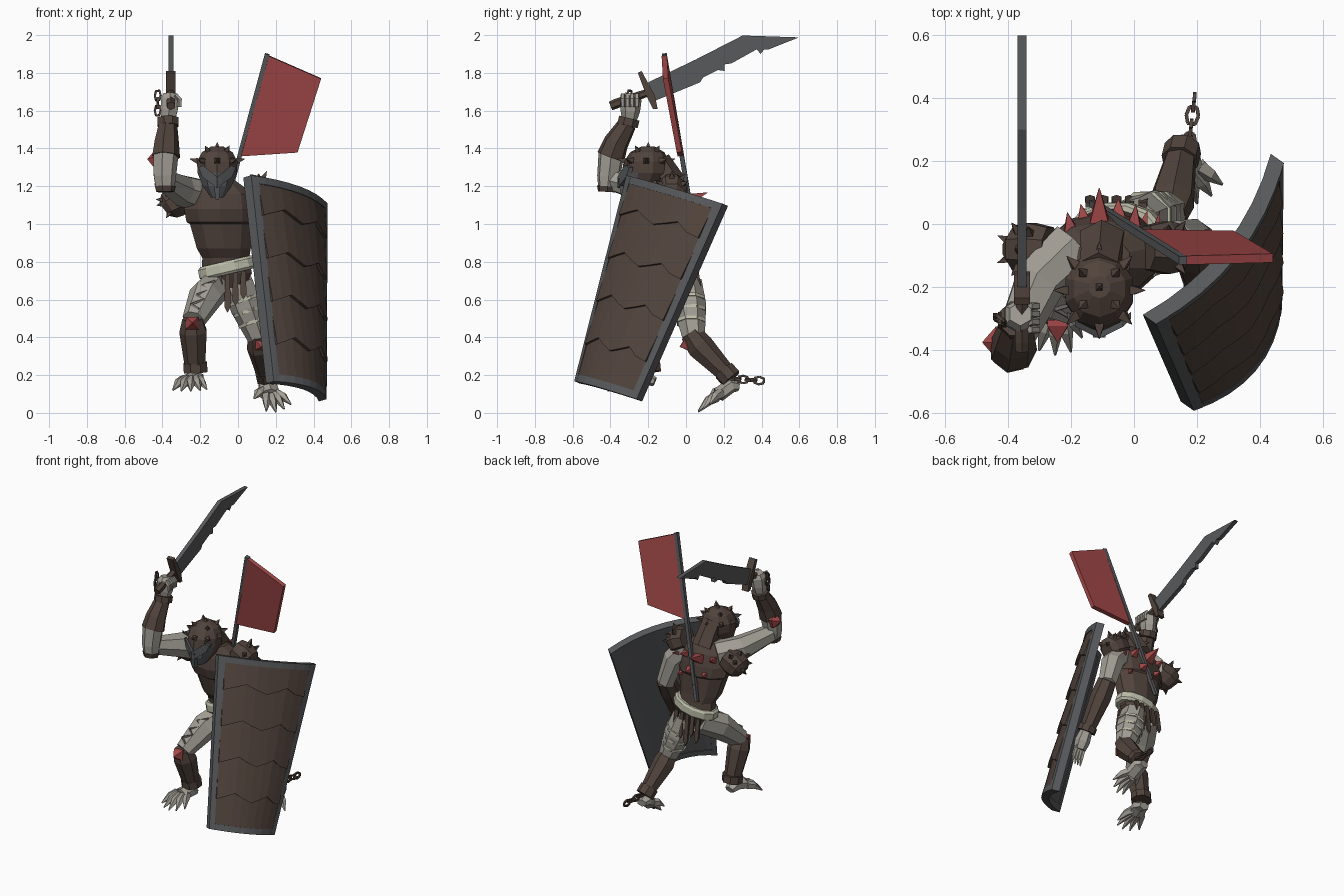
import bpy, bmesh, math
from mathutils import Vector as V

if "Cube" in bpy.data.objects:
    bpy.data.objects.remove(bpy.data.objects["Cube"])


def material(name, rgb):
    m = bpy.data.materials.new(name)
    m.use_nodes = True
    m.diffuse_color = (*rgb, 1)
    m.node_tree.nodes["Principled BSDF"].inputs["Base Color"].default_value = (*rgb, 1)
    return m


BROWN = material("dark brown leather", (0.082, 0.056, 0.045))
SKIN = material("grey skin", (0.36, 0.34, 0.30))
RED = material("faded red", (0.36, 0.065, 0.065))
STEEL = material("dark steel", (0.097, 0.10, 0.106))
CREAM = material("pale rope", (0.5, 0.5, 0.39))
PAINT = material("dull body paint", (0.15, 0.145, 0.13))


def finish(name, bm, *mats):
    bmesh.ops.recalc_face_normals(bm, faces=bm.faces[:])
    me = bpy.data.meshes.new(name)
    bm.to_mesh(me)
    bm.free()
    for m in mats:
        me.materials.append(m)
    ob = bpy.data.objects.new(name, me)
    bpy.context.scene.collection.objects.link(ob)
    return ob


def skin(bm, rings):
    """Bridge rings of points into a closed solid."""
    rows = [[bm.verts.new(p) for p in r] for r in rings]
    n = len(rows[0])
    for a, b in zip(rows, rows[1:]):
        for i in range(n):
            bm.faces.new((a[i], a[(i + 1) % n], b[(i + 1) % n], b[i]))
    bm.faces.new(rows[0])
    bm.faces.new(rows[-1])


def tube(bm, path, sides=7, flat=1.0):
    """path: list of (point, radius); rings follow the path direction."""
    pts = [V(p) for p, r in path]
    main = pts[-1] - pts[0]
    hint = V((0, 1, 0)) if abs(main.normalized().y) < 0.7 else V((0, 0, 1))
    rings = []
    for i, (p, r) in enumerate(path):
        t = (pts[min(i + 1, len(pts) - 1)] - pts[max(i - 1, 0)]).normalized()
        u = t.cross(hint).normalized()
        w = u.cross(t)
        ang = [2 * math.pi * (k + 0.5) / sides for k in range(sides)]
        rings.append([pts[i] + u * r * math.cos(a) + w * r * flat * math.sin(a) for a in ang])
    skin(bm, rings)


def limb(name, path, mat, sides=7, flat=1.0):
    bm = bmesh.new()
    tube(bm, path, sides, flat)
    return finish(name, bm, mat)


def stack(name, rings, mats, sides=10):
    """Horizontal elliptical rings: (x, y, z, rx, ry)."""
    bm = bmesh.new()
    ang = [2 * math.pi * (k + 0.5) / sides for k in range(sides)]
    skin(bm, [[V((x + a * math.cos(t), y + b * math.sin(t), z)) for t in ang]
              for x, y, z, a, b in rings])
    return finish(name, bm, *mats)


def spikes(name, items, mat, sides=4):
    """items: (base, direction, length, radius)."""
    bm = bmesh.new()
    for p, d, l, r in items:
        p, d = V(p), V(d).normalized()
        tube(bm, [(p - d * 0.02, r), (p, r), (p + d * l, r * 0.04)], sides)
    return finish(name, bm, mat)


def plate(name, pts, offset, mat):
    """Polygon thickened by an offset vector."""
    off = V(offset)
    bm = bmesh.new()
    skin(bm, [[V(p) - off / 2 for p in pts], [V(p) + off / 2 for p in pts]])
    return finish(name, bm, mat)


def chain(name, start, step, count):
    bm = bmesh.new()
    for i in range(count):
        c, d = V(start) + V(step) * i, V(step).normalized()
        side = d.cross(V((1, 0, 0)) if i % 2 else V((0.3, 0.5, 1))).normalized()
        l, w = d * V(step).length * 0.62, side * 0.02
        corners = [c + l + w * 0.6, c + w, c - l + w * 0.6, c - l - w * 0.6, c - w, c + l - w * 0.6]
        for a, b in zip(corners, corners[1:] + corners[:1]):
            tube(bm, [(a, 0.008), (b, 0.008)], 4)
    return finish(name, bm, BROWN)


# Torso: hips, waist and chest plate with a ledge
stack("torso", [(-.06, -.01, .66, .10, .065), (-.06, -.025, .74, .14, .085), (-.065, -.04, .82, .13, .085),
                (-.075, -.06, .87, .15, .10), (-.085, -.08, 1.0, .178, .112), (-.09, -.085, 1.01, .192, .125),
                (-.095, -.10, 1.08, .20, .13), (-.09, -.105, 1.16, .18, .115), (-.10, -.115, 1.23, .09, .08)],
      [BROWN])
limb("belt", [((-.048, -.035, .735), .148), ((-.051, -.035, .748), .163), ((-.061, -.035, .79), .16),
              ((-.064, -.035, .803), .145)], CREAM, 12, .66)
for i in range(5):
    x = -.14 + .042 * i
    for nm, y, s in (("front", -.105, -1), ("back", .06, 1)):
        drop = .13 + .07 * ((i * 2 + 1) % 3) / 2
        top, low = .73 + .02 * i / 4, .73 - drop
        plate(f"{nm}_skirt_strip_{i + 1}", [(x - .013, y, top), (x + .013, y, top),
              (x + .017, y + s * .02, low + .03), (x, y + s * .025, low), (x - .015, y + s * .02, low + .03)],
              (0, .014, 0), BROWN)
spikes("back_spikes", [((-.11, .01, 1.13), (0, 1, .35), .11, .042), ((.0, .0, 1.13), (.1, 1, .3), .065, .028),
                       ((.07, -.02, 1.11), (.2, 1, .3), .065, .018), ((-.2, -.02, 1.13), (-.2, 1, .3), .06, .03),
                       ((-.05, .03, 1.04), (0, 1, .1), .05, .03), ((-.16, .02, 1.03), (-.2, 1, .1), .045, .024),
                       ((.03, .0, .99), (.3, 1, 0), .045, .018), ((-.1, .03, .96), (0, 1, 0), .035, .018)], RED)

# Head: helmet, mask faces, brow and neck guard
head = stack("helmet", [(-.11, -.26, 1.14, .035, .05), (-.11, -.235, 1.2, .08, .10), (-.11, -.215, 1.27, .11, .125),
                        (-.11, -.21, 1.33, .112, .12), (-.11, -.205, 1.38, .085, .09),
                        (-.11, -.20, 1.41, .035, .035)], [BROWN, STEEL])
for f in head.data.polygons:
    f.material_index = int(f.normal.y < -.3 and f.center.z < 1.25)
for s, nm in ((-1, "right"), (1, "left")):
    plate(nm + "_brow", [(-.11, -.352, 1.25), (-.11 + s * .075, -.315, 1.31), (-.11 + s * .1, -.29, 1.30),
                         (-.11 + s * .08, -.305, 1.25), (-.11, -.352, 1.19)], (0, .022, 0), STEEL)
plate("nose_guard", [(-.13, -.345, 1.24), (-.09, -.345, 1.24), (-.1, -.325, 1.13), (-.12, -.325, 1.13)],
      (0, .03, 0), STEEL)
limb("neck_guard", [((-.11, -.15, 1.33), .07), ((-.105, -.11, 1.27), .072), ((-.1, -.055, 1.18), .08)], BROWN, 6)
ring = []
for k in range(8):
    c, s = math.cos(k * math.pi / 4), math.sin(k * math.pi / 4)
    ring += [((-.11 + .108 * c, -.21 + .115 * s, 1.335), (c, s, .25), .04, .02)]
    if k % 2:
        ring += [((-.11 + .07 * c, -.205 + .07 * s, 1.388), (c, s, 1.2), .035, .018)]
spikes("helmet_spikes", ring + [((-.11, -.2, 1.405), (0, 0, 1), .03, .018)], BROWN)

# Raised right arm
limb("right_upper_arm", [((-.19, -.07, 1.15), .09), ((-.3, -.18, 1.18), .085), ((-.39, -.385, 1.23), .06)], SKIN)
limb("right_elbow", [((-.387, -.415, 1.18), .05), ((-.39, -.41, 1.25), .062), ((-.385, -.395, 1.37), .07)], SKIN)
limb("right_elbow_strap", [((-.387, -.417, 1.17), .05), ((-.387, -.415, 1.2), .058)], BROWN)
limb("right_forearm_guard", [((-.384, -.398, 1.355), .077), ((-.38, -.37, 1.43), .068), ((-.372, -.31, 1.53), .05)],
     BROWN)
limb("right_wrist_cuff", [((-.37, -.31, 1.52), .06), ((-.37, -.30, 1.56), .06)], BROWN, 8)
limb("right_fist", [((-.37, -.3, 1.55), .04), ((-.365, -.295, 1.6), .052), ((-.36, -.29, 1.66), .055),
                    ((-.36, -.285, 1.69), .038)], SKIN, 6)
for i in range(4):
    y = -.335 + .025 * i
    limb(f"right_finger_{i + 1}", [((-.33, y, 1.685), .012), ((-.308, y, 1.66), .014), ((-.31, y, 1.62), .012)], SKIN, 5)
spikes("right_elbow_spike", [((-.44, -.375, 1.34), (-1, 0, .1), .04, .052)], RED, 5)
chain("right_wrist_chain", (-.425, -.31, 1.6), (.0, .005, .04), 3)

# Left arm behind the shield
limb("left_upper_arm", [((.04, -.09, 1.14), .08), ((.13, -.06, 1.04), .075), ((.19, -.04, .86), .058)], SKIN)
limb("left_forearm_guard", [((.19, -.04, .88), .062), ((.195, -.1, .78), .07), ((.213, -.21, .59), .05)], BROWN)
limb("left_wrist_cuff", [((.212, -.2, .61), .06), ((.215, -.22, .575), .06)], BROWN, 8)
limb("left_hand", [((.215, -.22, .58), .04), ((.218, -.255, .52), .05), ((.22, -.28, .47), .04)], SKIN, 6)
for i in range(4):
    limb(f"left_finger_{i + 1}", [((.19 + .02 * i, -.27, .49), .014), ((.185 + .022 * i, -.3, .43), .013),
                                  ((.19 + .022 * i, -.31, .37), .003)], SKIN, 5)

# Spiked shoulder pads
for nm, c, s in (("right", V((-.325, -.08, 1.12)), -1), ("left", V((.10, -.075, 1.175)), 1)):
    limb(nm + "_shoulder_pad", [(c + V((-s * .06, 0, .025)), .075), (c, .09), (c + V((s * .04, 0, -.025)), .08),
                                (c + V((s * .065, 0, -.045)), .045)], BROWN, 8)
    dirs = [V((s * a, b, e)) for a, b, e in ((.5, 0, 1), (.6, .8, .5), (.6, -.8, .5), (1, .4, -.2), (1, -.4, .1),
                                             (.5, -.5, -.8), (.1, .7, .9))]
    spikes(nm + "_shoulder_spikes", [(c + d.normalized() * .073, d, .045, .022) for d in dirs], BROWN)

# Bent right leg and striding left leg
limb("right_thigh", [((-.10, .0, .69), .085), ((-.17, -.13, .62), .092), ((-.235, -.27, .49), .062)], SKIN)
limb("right_shin_guard", [((-.24, -.28, .5), .055), ((-.235, -.255, .43), .076), ((-.225, -.2, .24), .056)], BROWN)
limb("left_thigh", [((.0, .0, .69), .085), ((.05, .02, .56), .09), ((.11, .04, .40), .062)], SKIN)
limb("left_shin_guard", [((.11, .025, .42), .058), ((.12, .075, .35), .074), ((.15, .22, .2), .05)], BROWN)
for i, (x, y, z) in enumerate(((.035, .014, .6), (.055, .022, .54), (.075, .028, .48))):
    limb(f"left_thigh_wrap_{i + 1}", [((x - .003, y, z + .008), .094 - .006 * i),
                                      ((x + .003, y, z - .008), .094 - .006 * i)], CREAM, 8)
bm = bmesh.new()
zig = []
for i in range(7):
    p = V((-.15, -.10, .635)).lerp(V((-.235, -.25, .505)), i / 6)
    zig.append((p + V((.028 * (-1) ** i, -.68, .73)) * V((1, .087 - .004 * i, .087 - .004 * i)), .008))
for a, b in zip(zig, zig[1:]):
    tube(bm, [a, b], 4)
finish("right_thigh_paint", bm, PAINT)
limb("right_ankle_cuff", [((-.227, -.2, .265), .068), ((-.224, -.195, .215), .068)], BROWN, 8)
limb("left_ankle_cuff", [((.145, .2, .225), .06), ((.155, .24, .18), .06)], BROWN, 8)
spikes("knee_spikes", [((-.242, -.325, .475), (0, -1, .05), .05, .046), ((.12, .0, .36), (.1, -1, -.3), .035, .04)], RED, 4)
chain("ankle_chain", (.175, .26, .18), (.005, .042, -.003), 4)


def foot(name, heel, ankle, ball, tips):
    limb(name + "_foot", [(heel, .035), (ankle, .055), (ball, .056)], SKIN, 6, .7)
    b, mid = V(ball), sum((V(t) for t in tips), V()) / len(tips)
    for i, t in enumerate(tips):
        root = b + (V(t) - mid) * .4
        knuckle = root.lerp(V(t), .45) + V((0, 0, .012))
        limb(f"{name}_toe_{i + 1}", [(root, .03), (knuckle, .024), (t, .004)], SKIN, 5)


foot("right", (-.225, -.165, .165), (-.23, -.215, .185), (-.25, -.28, .175),
     [(-.345, -.36, .12), (-.30, -.40, .115), (-.25, -.415, .115), (-.2, -.405, .12), (-.165, -.36, .125)])
foot("left", (.15, .28, .14), (.155, .24, .145), (.17, .17, .095),
     [(.085, .12, .075), (.15, .065, .01), (.2, .065, .005), (.245, .09, .02), (.28, .125, .045)])

# Notched sword held overhead
blade = [(-.2, 1.75), (.05, 1.87), (.30, 1.998), (.598, 1.988), (.44, 1.925), (.415, 1.925), (.395, 1.90),
         (.375, 1.925), (.24, 1.85), (.205, 1.845), (.205, 1.81), (.17, 1.815), (.09, 1.775), (.075, 1.75), (-.17, 1.65)]
plate("sword_blade", [(-.355, y, z) for y, z in blade], (.028, 0, .0), STEEL)
plate("sword_guard", [(-.355, y, z) for y, z in ((-.255, 1.8), (-.235, 1.81), (-.165, 1.68), (-.15, 1.61),
                                                  (-.175, 1.61), (-.21, 1.68))], (.05, 0, 0), BROWN)
limb("sword_grip", [((-.355, -.40, 1.625), .024), ((-.355, -.37, 1.637), .026), ((-.355, -.19, 1.70), .02)], BROWN, 6)

# Banner on the back
limb("banner_pole", [((-.13, .065, .85), .016), ((.155, -.115, 1.9), .018)], STEEL, 4)
plate("banner_cloth", [(.015, -.03, 1.36), (.165, -.115, 1.89), (.44, -.108, 1.77), (.315, -.035, 1.38)],
      (.0, .028, .004), RED)

# Curved tower shield, positioned by (s across, t up, d outward)
TL, TR, BL, BR = V((.06, -.31, 1.255)), V((.465, .2, 1.105)), V((.18, -.585, .165)), V((.46, -.255, .07))
NORMAL = (TR - TL).cross(TL - BL).normalized()
COLS = 8


def on_shield(s, t, d):
    p = BL.lerp(BR, s).lerp(TL.lerp(TR, s), t)
    return p + NORMAL * (d + .07 * (1 - (2 * s - 1) ** 2))


def slab(name, s0, s1, low, high, back, d_low, d_high, mat):
    bm = bmesh.new()
    rings = []
    for i in range(COLS + 1):
        s = s0 + (s1 - s0) * i / COLS
        rings.append([on_shield(s, low(i), back), on_shield(s, high(i), back),
                      on_shield(s, high(i), d_high), on_shield(s, low(i), d_low)])
    skin(bm, rings)
    return finish(name, bm, mat)


def level(t):
    return lambda i: t


def zigzag(t):
    wave = (0, .022, .045, .02, 0, .02, .045, .01, 0)
    return lambda i: t + wave[i]


slab("shield_board", 0, 1, level(0), level(1), -.035, 0, 0, STEEL)
for nm, s0, s1, t0, t1 in (("left", 0, .065, 0, 1), ("right", .935, 1, 0, 1),
                           ("bottom", 0, 1, 0, .035), ("top", 0, 1, .965, 1)):
    slab(f"shield_{nm}_rim", s0, s1, level(t0), level(t1), -.04, .012, .012, STEEL)
cuts = [.03, .18, .39, .6, .81, .97]
for i in range(5):
    lo = level(cuts[0]) if i == 0 else zigzag(cuts[i])
    hi = level(cuts[5]) if i == 4 else zigzag(cuts[i + 1])
    slab(f"shield_band_{i + 1}", .06, .94, lo, hi, -.01, .01 if i == 0 else .024, .006, BROWN)
